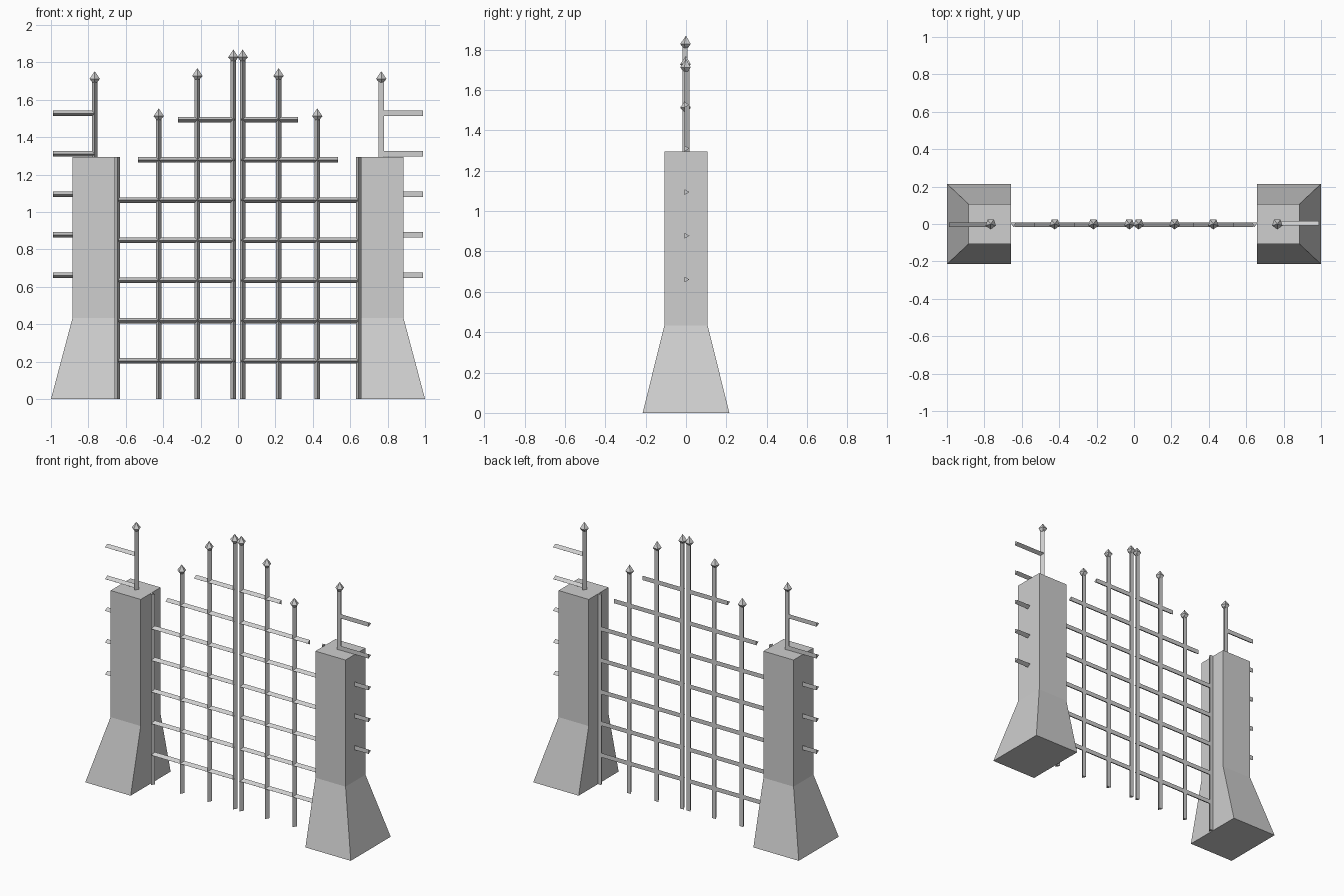
import bpy
import bmesh
from math import cos, sin, tau
from mathutils import Vector

cube = bpy.data.objects.get("Cube")
if cube:
    bpy.data.objects.remove(cube)

grey = bpy.data.materials.new("stone grey")
grey.use_nodes = True
grey.diffuse_color = (0.62, 0.62, 0.62, 1)
grey.node_tree.nodes["Principled BSDF"].inputs["Base Color"].default_value = grey.diffuse_color

ROD = 0.017


def loft(name, rings):
    """Closed flat-shaded solid through rings of equal point count."""
    bm = bmesh.new()
    loops = [[bm.verts.new(p) for p in ring] for ring in rings]
    n = len(loops[0])
    for low, high in zip(loops, loops[1:]):
        for i in range(n):
            j = (i + 1) % n
            bm.faces.new((low[i], low[j], high[j], high[i]))
    bm.faces.new(loops[0][::-1])
    bm.faces.new(loops[-1])
    bmesh.ops.recalc_face_normals(bm, faces=bm.faces)
    mesh = bpy.data.meshes.new(name)
    bm.to_mesh(mesh)
    bm.free()
    mesh.materials.append(grey)
    obj = bpy.data.objects.new(name, mesh)
    bpy.context.collection.objects.link(obj)
    return obj


def rod(name, start, end, ridge=-1):
    """Three-sided rod with its ridge towards -y or +y."""
    start, end = Vector(start), Vector(end)
    out = Vector((0, ridge, 0))
    side = (end - start).normalized().cross(out)
    section = [out * cos(tau * i / 3) * ROD + side * sin(tau * i / 3) * ROD for i in range(3)]
    loft(name, [[p + s for s in section] for p in (start, end)])


def finial(name, x, tip):
    """Faceted spear point."""
    profile = [(0.012, -0.06), (0.029, -0.04), (0.001, 0)]
    loft(name, [[(x + r * sin(tau * i / 5), -r * cos(tau * i / 5), tip + z)
                 for i in range(5)] for r, z in profile])


def upright(name, x, tip, bottom=0, ridge=-1):
    rod(name + "_pole", (x, 0, bottom), (x, 0, tip - 0.05), ridge)
    finial(name + "_finial", x, tip)


for side, s in (("left", 1), ("right", -1)):
    # Pillar with a flared foot and a straight inner face
    rings = []
    for outer, depth, z in ((1, 0.215, 0), (0.885, 0.107, 0.433), (0.885, 0.107, 1.295)):
        rings.append([(s * 0.658, -depth, z), (s * outer, -depth, z),
                      (s * outer, depth, z), (s * 0.658, depth, z)])
    loft(side + "_pillar", rings)

    # Hinge post and gate uprights
    rod(side + "_hinge_post", (s * 0.645, 0, 0), (s * 0.645, 0, 1.295))
    for name, x, tip in (("outer", 0.424, 1.553), ("middle", 0.217, 1.768), ("centre", 0.025, 1.868)):
        upright(f"{side}_gate_{name}", s * x, tip)

    # Gate crossbars
    for i, reach in enumerate((0.64,) * 5 + (0.535, 0.32)):
        z = 0.204 + i * 0.215
        rod(f"{side}_gate_bar_{i + 1}", (s * 0.02, 0, z), (s * reach, 0, z))

    # Fence stub on the pillar, turned around on the left
    upright(side + "_fence", s * 0.766, 1.752, 1.25, s)
    for i in range(5):
        z = 0.661 + i * 0.2165
        rod(f"{side}_fence_bar_{i + 1}", (s * 0.766, 0, z), (s * 0.99, 0, z), s)
